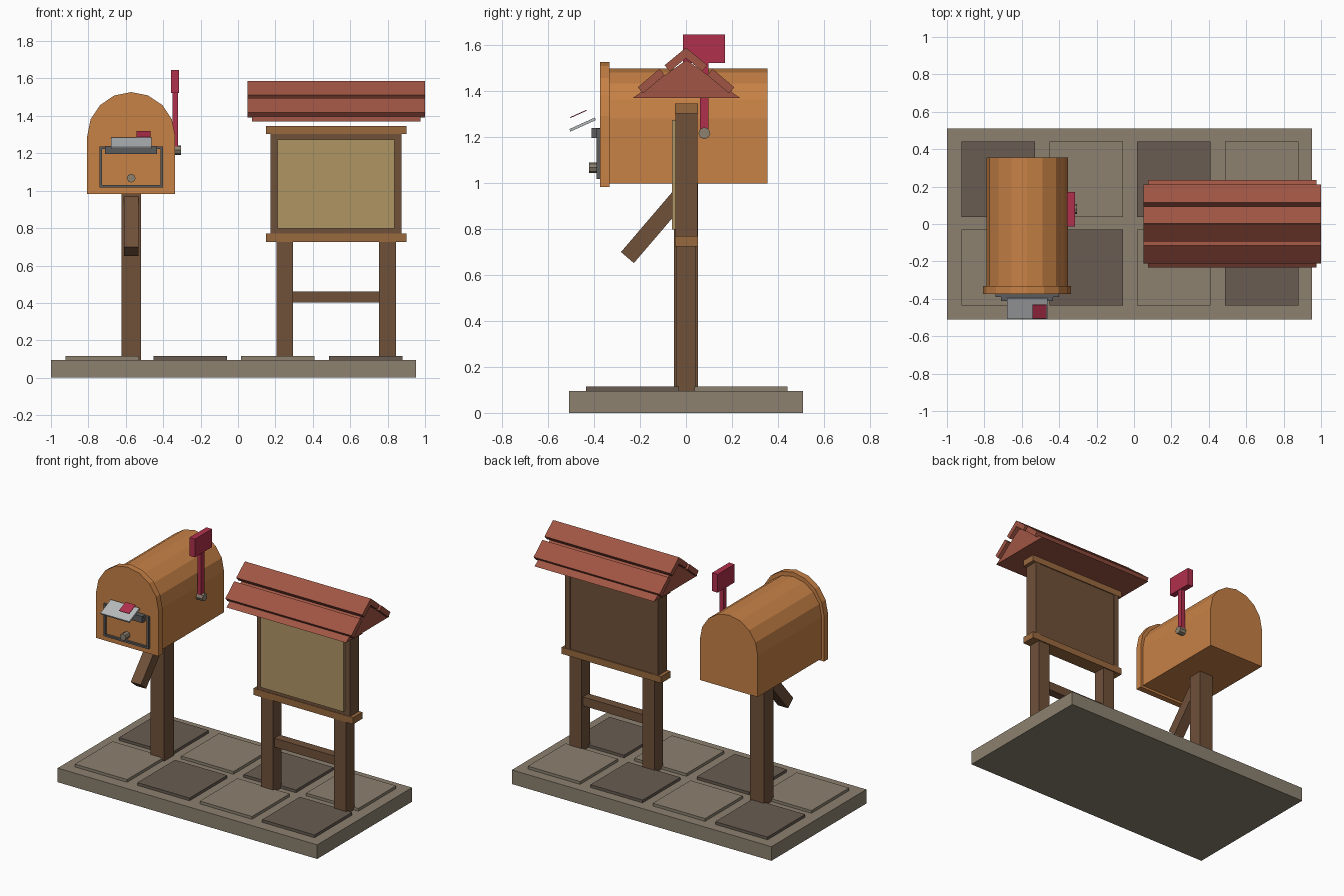
import bpy, bmesh, math
from mathutils import Matrix, Vector

if "Cube" in bpy.data.objects:
    bpy.data.objects.remove(bpy.data.objects["Cube"])


def lin(c):
    c /= 255
    return c / 12.92 if c <= 0.04045 else ((c + 0.055) / 1.055) ** 2.4


def mat(name, h):
    m = bpy.data.materials.new(name)
    m.diffuse_color = [lin(int(h[i:i + 2], 16)) for i in (0, 2, 4)] + [1]
    m.use_nodes = True
    m.node_tree.nodes["Principled BSDF"].inputs["Base Color"].default_value = m.diffuse_color
    return m


STONE = mat("stone", "8c8170")
DARK_STONE = mat("dark stone", "685c52")
WOOD = mat("dark wood", "70513a")
RAIL = mat("light wood", "99693f")
ORANGE = mat("orange paint", "c78146")
ROOF = mat("roof red", "a05544")
CRIMSON = mat("crimson", "b0304c")
PAPER = mat("paper", "b6babc")
METAL = mat("dark metal", "5c5c5d")
TAN = mat("cork tan", "b09564")


def finish(name, bm, m):
    bmesh.ops.recalc_face_normals(bm, faces=bm.faces[:])
    me = bpy.data.meshes.new(name)
    bm.to_mesh(me)
    bm.free()
    me.materials.append(m)
    ob = bpy.data.objects.new(name, me)
    bpy.context.collection.objects.link(ob)
    return ob


def box(name, x, y, z, m):
    """Box from (min, max) pairs."""
    bm = bmesh.new()
    bmesh.ops.create_cube(bm, size=1)
    for v in bm.verts:
        v.co = [a + (b - a) * (c + 0.5) for (a, b), c in zip((x, y, z), v.co)]
    return finish(name, bm, m)


def plank(name, x, p, q, t, m):
    """Tilted board: edge p to q in the (y, z) plane, thickness t below that edge."""
    p, q = Vector(p), Vector(q)
    d = (q - p).normalized()
    n = Vector((d.y, -d.x)) * t
    if n.y > 0:
        n = -n
    return extrude(name, [p, q, q + n, p + n], x, m)


def extrude(name, pts, x, m):
    """Extrude a (y, z) profile along x."""
    bm = bmesh.new()
    f = bm.faces.new([bm.verts.new((x[0], a, b)) for a, b in pts])
    r = bmesh.ops.extrude_face_region(bm, geom=[f])
    bmesh.ops.translate(bm, vec=(x[1] - x[0], 0, 0),
                        verts=[v for v in r["geom"] if isinstance(v, bmesh.types.BMVert)])
    return finish(name, bm, m)


def arch(name, cx, half, z0, zs, y, m, n=8):
    """Round-topped solid extruded along y."""
    bm = bmesh.new()
    pts = [(cx - half, z0), (cx + half, z0)]
    pts += [(cx + half * math.cos(math.pi * i / n), zs + half * math.sin(math.pi * i / n))
            for i in range(n + 1)]
    f = bm.faces.new([bm.verts.new((a, y[0], b)) for a, b in pts])
    r = bmesh.ops.extrude_face_region(bm, geom=[f])
    bmesh.ops.translate(bm, vec=(0, y[1] - y[0], 0),
                        verts=[v for v in r["geom"] if isinstance(v, bmesh.types.BMVert)])
    return finish(name, bm, m)


def knob(name, centre, r, depth, axis, m):
    bm = bmesh.new()
    rot = Matrix.Rotation(math.pi / 2, 4, axis)
    bmesh.ops.create_cone(bm, cap_ends=True, segments=8, radius1=r, radius2=r, depth=depth,
                          matrix=Matrix.Translation(centre) @ rot)
    return finish(name, bm, m)


# Stone base and checkered pavers
box("base_slab", (-1, 0.953), (-0.51, 0.51), (0, 0.096), STONE)
for i in range(4):
    x = -0.923 + i * 0.47
    for j, y in enumerate((-0.435, 0.037)):
        box(f"paver_{i}_{j}", (x, x + 0.393), (y, y + 0.405), (0.09, 0.115),
            DARK_STONE if (i + j) % 2 else STONE)

# Mailbox post and brace
CX = -0.571
box("mailbox_post", (CX - 0.052, CX + 0.052), (-0.052, 0.052), (0.09, 1.01), WOOD)
plank("mailbox_brace", (CX - 0.038, CX + 0.038), (-0.283, 0.70), (-0.035, 0.99), 0.074, WOOD)

# Mailbox body and front rim
arch("mailbox_body", CX, 0.217, 0.998, 1.281, (-0.34, 0.355), ORANGE)
arch("mailbox_front", CX, 0.235, 0.982, 1.292, (-0.375, -0.332), ORANGE)

# Door outline, slot, knob
x0, x1, z0, z1, w = -0.741, -0.401, 1.018, 1.237, 0.013
for s, xs in (("left", (x0, x0 + w)), ("right", (x1 - w, x1))):
    box(f"door_trim_{s}", xs, (-0.39, -0.37), (z0, z1), METAL)
for s, zs in (("bottom", (z0, z0 + w)), ("top", (z1 - w, z1))):
    box(f"door_trim_{s}", (x0 + w, x1 - w), (-0.39, -0.37), zs, METAL)
box("mail_slot", (-0.71, -0.433), (-0.412, -0.372), (1.196, 1.24), METAL)
knob("door_knob", (CX, -0.397, 1.067), 0.023, 0.05, 'X', STONE)

# Letter with stamp
plank("letter", (-0.68, -0.463), (-0.508, 1.235), (-0.397, 1.285), 0.012, PAPER)
plank("letter_stamp", (-0.543, -0.467), (-0.504, 1.287), (-0.433, 1.319), 0.004, CRIMSON)

# Signal flag
box("flag_arm", (-0.35, -0.32), (0.062, 0.097), (1.21, 1.54), CRIMSON)
box("flag_panel", (-0.357, -0.315), (-0.013, 0.17), (1.522, 1.646), CRIMSON)
knob("flag_pivot", (-0.331, 0.08, 1.217), 0.026, 0.05, 'Y', STONE)

# Notice board: posts, side trims, backing, rails
SX = 0.525
for s, n in ((-1, "left"), (1, "right")):
    a, b = sorted((SX + s * 0.23, SX + s * 0.32))
    box(f"board_post_{n}", (a, b), (-0.044, 0.044), (0.09, 1.31), WOOD)
    a, b = sorted((SX + s * 0.312, SX + s * 0.35))
    box(f"board_side_trim_{n}", (a, b), (-0.046, 0.05), (0.76, 1.31), WOOD)
box("board_backing", (0.2, 0.85), (-0.045, 0.045), (0.765, 1.306), WOOD)
box("cork_panel", (0.212, 0.836), (-0.06, -0.044), (0.797, 1.275), TAN)
box("top_rail", (0.15, 0.9), (-0.048, 0.052), (1.303, 1.347), RAIL)
box("bottom_rail", (0.15, 0.9), (-0.048, 0.052), (0.725, 0.77), RAIL)
box("cross_rail", (0.29, 0.76), (-0.03, 0.03), (0.402, 0.462), WOOD)

# Gabled roof with two boards on each slope
extrude("roof_core", [(-0.232, 1.37), (0.236, 1.37), (0.002, 1.536)], (0.075, 0.975), ROOF)
for s, n in ((-1, "front"), (1, "back")):
    plank(f"roof_board_lower_{n}", (0.052, 1.0), (s * 0.21, 1.417), (s * 0.115, 1.497), 0.035, ROOF)
    plank(f"roof_board_upper_{n}", (0.052, 1.0), (s * 0.093, 1.513), (s * 0.003, 1.587), 0.035, ROOF)
